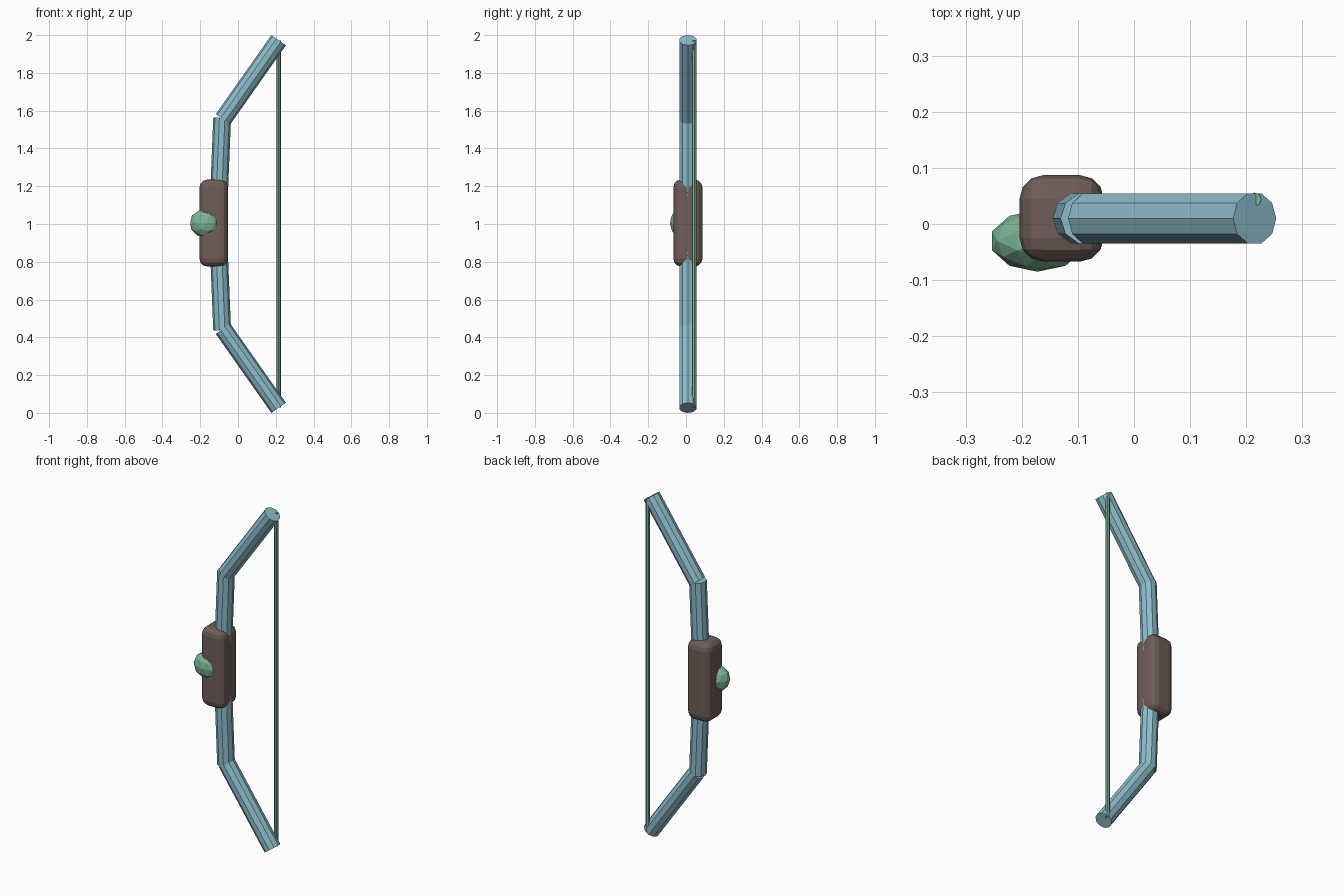
import bpy, bmesh
from mathutils import Vector, Matrix

if "Cube" in bpy.data.objects:
    bpy.data.objects.remove(bpy.data.objects["Cube"])


def material(name, rgb):
    m = bpy.data.materials.new(name)
    m.diffuse_color = (*rgb, 1)
    m.use_nodes = True
    m.node_tree.nodes["Principled BSDF"].inputs["Base Color"].default_value = m.diffuse_color
    return m


def finish(name, bm, mat):
    bmesh.ops.recalc_face_normals(bm, faces=bm.faces)
    me = bpy.data.meshes.new(name)
    bm.to_mesh(me)
    bm.free()
    me.materials.append(mat)
    ob = bpy.data.objects.new(name, me)
    bpy.context.collection.objects.link(ob)
    return ob


def rod(name, start, end, radius, sides, mat):
    """Capped prism between two points, with one corner in the xz plane."""
    a, b = Vector(start), Vector(end)
    w = (b - a).normalized()
    v = Vector((0, 1, 0))
    u = v.cross(w)
    frame = Matrix((u, v, w)).transposed().to_4x4()
    bm = bmesh.new()
    bmesh.ops.create_cone(bm, cap_ends=True, segments=sides, radius1=radius,
                          radius2=radius, depth=(b - a).length)
    # Blender starts its circle on the y axis: turn that corner onto x
    turn = Matrix.Rotation(1.5707963, 4, 'Z')
    bm.transform(Matrix.Translation((a + b) / 2) @ frame @ turn)
    return finish(name, bm, mat)


blue = material("limb_blue", (0.27, 0.51, 0.60))
brown = material("grip_brown", (0.16, 0.11, 0.095))
green = material("string_green", (0.20, 0.46, 0.31))

# Limbs: inner and outer sections, mirrored about z = 1
Y = 0.01
for side, s in (("upper", 1), ("lower", -1)):
    rod(side + "_inner_limb", (-0.106, Y, 1 + s * 0.02), (-0.084, Y, 1 + s * 0.562), 0.047, 10, blue)
    rod(side + "_outer_limb", (-0.079, Y, 1 + s * 0.555), (0.215, Y, 1 + s * 0.973), 0.047, 10, blue)

# Bowstring set into the limb tips
rod("bowstring", (0.215, 0.044, 0.029), (0.215, 0.044, 1.971), 0.012, 8, green)

# Rounded grip block
bm = bmesh.new()
bmesh.ops.create_cube(bm, size=1)
bm.transform(Matrix.Translation((-0.129, Y, 1.005)) @ Matrix.Diagonal((0.15, 0.154, 0.46, 1)))
bmesh.ops.bevel(bm, geom=bm.edges[:], offset=0.042, segments=3, profile=0.5, affect='EDGES')
finish("grip", bm, brown)

# Faceted gem on the front of the grip
bm = bmesh.new()
bmesh.ops.create_icosphere(bm, subdivisions=2, radius=1)
bm.transform(Matrix.Translation((-0.172, -0.03, 1.005)) @ Matrix.Diagonal((0.085, 0.055, 0.077, 1)))
finish("gem", bm, green)
